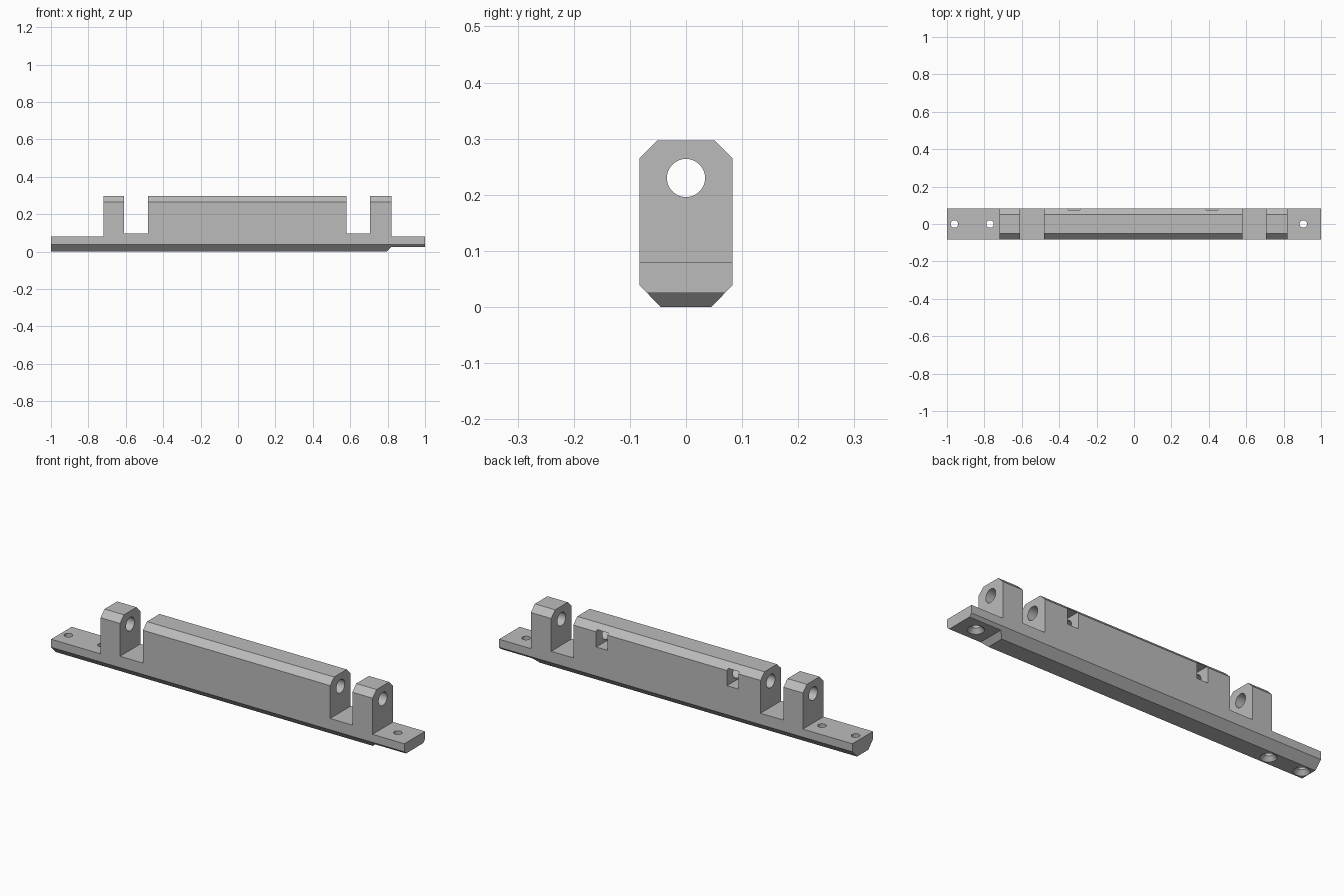
import bpy, bmesh, math
from mathutils import Vector, Matrix

cube = bpy.data.objects.get("Cube")
if cube:
    bpy.data.objects.remove(cube, do_unlink=True)

steel = bpy.data.materials.new("plain grey")
steel.use_nodes = True
GREY = (0.5, 0.5, 0.5, 1)
steel.diffuse_color = GREY
steel.node_tree.nodes["Principled BSDF"].inputs["Base Color"].default_value = GREY


def finish(name, bm):
    bmesh.ops.recalc_face_normals(bm, faces=bm.faces)
    mesh = bpy.data.meshes.new(name)
    bm.to_mesh(mesh)
    bm.free()
    obj = bpy.data.objects.new(name, mesh)
    bpy.context.collection.objects.link(obj)
    mesh.materials.append(steel)
    return obj


def prism(name, points, step):
    """Extrude a closed outline along the vector step."""
    bm = bmesh.new()
    face = bm.faces.new([bm.verts.new(p) for p in points])
    out = bmesh.ops.extrude_face_region(bm, geom=[face])
    bmesh.ops.translate(bm, vec=step, verts=[v for v in out["geom"] if isinstance(v, bmesh.types.BMVert)])
    return finish(name, bm)


def cone(name, r1, r2, depth, centre, along_x=False):
    bm = bmesh.new()
    turn = Matrix.Rotation(math.pi / 2, 4, "Y") if along_x else Matrix()
    bmesh.ops.create_cone(bm, cap_ends=True, segments=48, radius1=r1, radius2=r2,
                          depth=depth, matrix=Matrix.Translation(centre) @ turn)
    return finish(name, bm)


def cut(target, tool, operation="DIFFERENCE"):
    mod = target.modifiers.new(tool.name, "BOOLEAN")
    mod.operation = operation
    mod.solver = "EXACT"
    mod.object = tool
    bpy.context.view_layer.objects.active = target
    bpy.ops.object.modifier_apply(modifier=mod.name)
    bpy.data.objects.remove(tool, do_unlink=True)


# Stepped side outline: flanges, lugs, notches and the long barrel
TOP, FLANGE, NOTCH, RAISED = 0.297, 0.08, 0.097, 0.025
side = [(-1, 0), (0.795, 0), (0.82, RAISED), (1, RAISED), (1, FLANGE),
        (0.82, FLANGE), (0.82, TOP), (0.705, TOP), (0.705, NOTCH),
        (0.58, NOTCH), (0.58, TOP), (-0.48, TOP), (-0.48, NOTCH),
        (-0.61, NOTCH), (-0.61, TOP), (-0.72, TOP), (-0.72, FLANGE), (-1, FLANGE)]
body = prism("hinge_bar", [(x, -0.2, z) for x, z in side], Vector((0, 0.4, 0)))

# Bevelled end section, mirrored about the middle
half = [(0.045, 0), (0.083, 0.039), (0.083, 0.265), (0.051, TOP)]
section = half + [(-y, z) for y, z in reversed(half)]
cut(body, prism("section", [(-1, y, z) for y, z in section], Vector((2, 0, 0))), "INTERSECT")

# Long bore through lugs and barrel
BORE_Z = 0.23
cut(body, cone("bore", 0.034, 0.034, 2.4, (0, 0, BORE_Z), True))

# Countersunk screw holes in the flanges
for x, base in ((-0.96, 0), (-0.77, 0), (0.905, RAISED)):
    cut(body, cone("screw_hole", 0.02, 0.02, 0.3, (x, 0, 0.05)))
    cut(body, cone("countersink", 0.04, 0.019, 0.024, (x, 0, base + 0.01)))

# Pockets from the back into the bore
for x in (-0.322, 0.418):
    outline = [(x + sx * 0.032, 0, BORE_Z + sz * 0.043)
               for sx, sz in ((-1, -1), (1, -1), (1, 1), (-1, 1))]
    cut(body, prism("pocket", outline, Vector((0, 0.2, 0))))

bpy.ops.object.select_all(action="DESELECT")
body.select_set(True)
bpy.context.view_layer.objects.active = body
bpy.ops.object.shade_smooth_by_angle(angle=math.radians(25))
